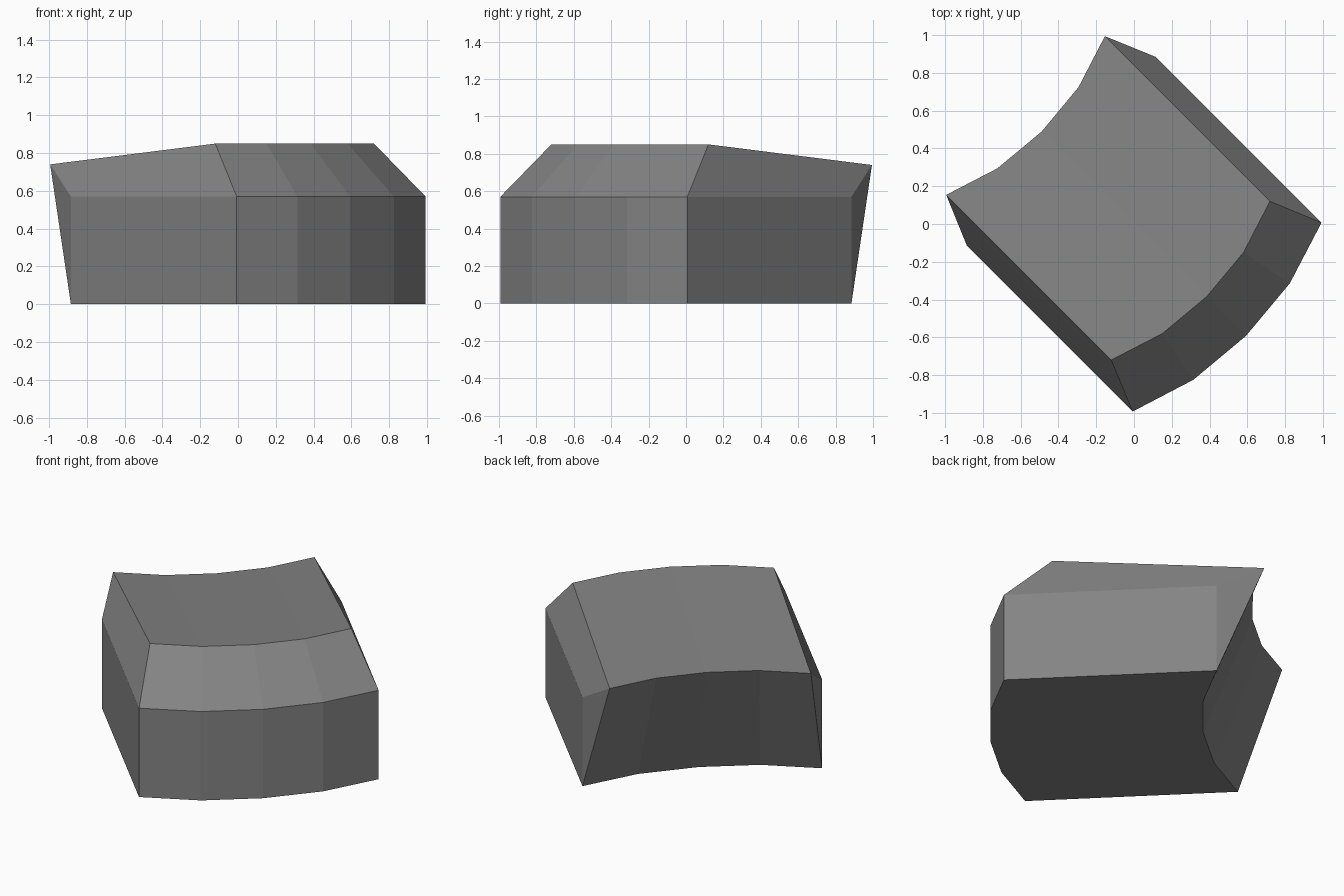
import bpy, bmesh, math

if "Cube" in bpy.data.objects:
    bpy.data.objects.remove(bpy.data.objects["Cube"])

S = math.sqrt(0.5)
STATIONS = (-1, -0.51, 0, 0.51, 1)
SAG = (0, 0.77, 1, 0.77, 0)

stone = bpy.data.materials.new("grey_stone")
stone.diffuse_color = (0.23, 0.23, 0.23, 1)
stone.use_nodes = True
stone.node_tree.nodes["Principled BSDF"].inputs["Base Color"].default_value = stone.diffuse_color

bm = bmesh.new()


def vert(u, v, z):
    # u runs along the block, v points to its bulging outer side
    return bm.verts.new(((u + v) * S, (u - v) * S, z))


def arc(half, bow, v, z):
    return [vert(half * s, v + bow * b, z) for s, b in zip(STATIONS, SAG)]


# Curved edges running along the block
out_low = arc(0.707, 0.141, 0.697, 0)
out_mid = arc(0.707, 0.141, 0.697, 0.57)
top_out = arc(0.594, 0.12, 0.424, 0.85)
top_in = arc(0.594, 0.12, -0.812, 0.74)
in_low = arc(0.707, 0.141, -0.544, 0)

# Outer wall, bevel, top and underside strips
for a, b in ((out_low, out_mid), (out_mid, top_out), (top_out, top_in), (in_low, out_low)):
    for i in range(4):
        bm.faces.new((a[i], a[i + 1], b[i + 1], b[i]))

# Overhanging inner wall, split so its diagonals mirror about the middle
for i in range(4):
    p, q, r, s = top_in[i], top_in[i + 1], in_low[i + 1], in_low[i]
    for tri in (((p, q, r), (p, r, s)) if i < 2 else ((p, q, s), (q, r, s))):
        bm.faces.new(tri)

# End caps: upright lower panel, sloped upper panel, corner triangle
for i in (0, 4):
    corner = vert(0.707 * STATIONS[i], -0.544, 0.57)
    bm.faces.new((out_low[i], out_mid[i], corner, in_low[i]))
    bm.faces.new((out_mid[i], top_out[i], top_in[i], corner))
    bm.faces.new((in_low[i], corner, top_in[i]))

bmesh.ops.recalc_face_normals(bm, faces=bm.faces)
mesh = bpy.data.meshes.new("curved_block")
bm.to_mesh(mesh)
bm.free()
mesh.materials.append(stone)
block = bpy.data.objects.new("curved_block", mesh)
bpy.context.collection.objects.link(block)
